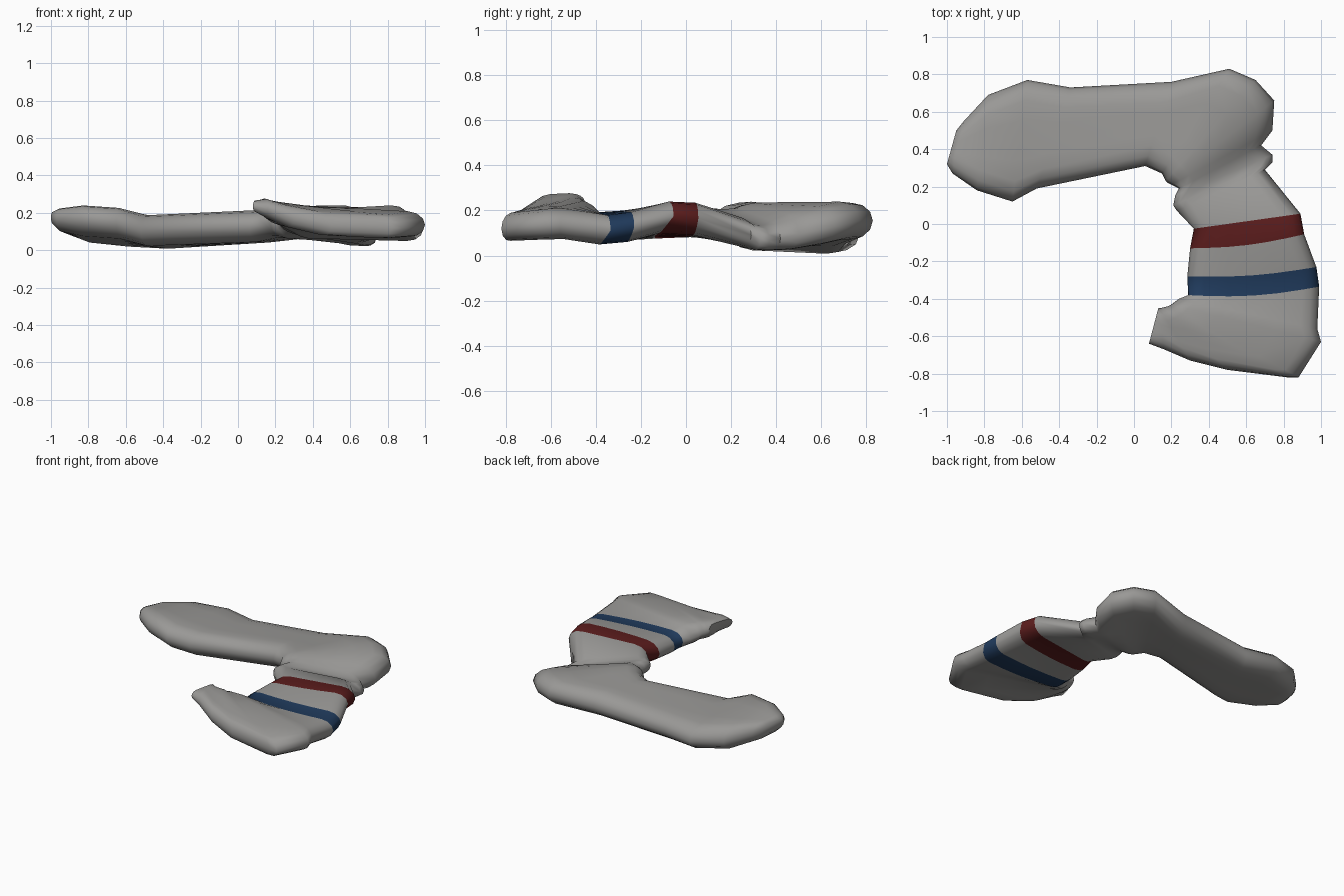
import bpy, bmesh, math
from mathutils import Vector

cube = bpy.data.objects.get("Cube")
if cube:
    bpy.data.objects.remove(cube, do_unlink=True)


def make_material(name, rgb):
    mat = bpy.data.materials.new(name)
    mat.use_nodes = True
    mat.diffuse_color = (*rgb, 1)
    mat.node_tree.nodes["Principled BSDF"].inputs["Base Color"].default_value = (*rgb, 1)
    return mat


GREY, RED, BLUE = 0, 1, 2
materials = [make_material("grey wool", (.32, .315, .305)),
             make_material("red stripe", (.105, .012, .012)),
             make_material("blue stripe", (.014, .042, .105))]

# Each section: inner edge (x, y, z), outer edge (x, y, z), half thickness,
# then optionally how far the line bows forward and trails on the underside
leg = [
    ((-1, .32, .175), (-.95, .5, .16), .035),
    ((-.97, .27, .17), (-.91, .55, .145), .06),
    ((-.84, .18, .17), (-.78, .69, .11), .082),
    ((-.65, .12, .155), (-.57, .77, .09), .082),
    ((-.52, .19, .11), (-.34, .73, .085), .082),
    ((.06, .31, .13), (.2, .76, .125), .085),
]
heel = [
    ((.15, .27, .145), (.51, .83, .155), .08),
    ((.17, .23, .15), (.65, .77, .155), .085),
    ((.18, .22, .15), (.75, .66, .13), .085),
    ((.2, .21, .155), (.74, .5, .095), .08),
    ((.24, .19, .16), (.68, .42, .075), .065),
    ((.22, .15, .165), (.74, .37, .065), .055),
    ((.21, .1, .165), (.74, .33, .07), .055),
    ((.23, .07, .16), (.7, .29, .09), .065),
]
foot = [
    ((.32, -.025, .15), (.89, .055, .165), .072, 0, .01),
    ((.3, -.13, .14), (.91, -.055, .175), .07, .02, .05),
    ((.285, -.28, .135), (.975, -.23, .125), .066, .02, .02),
    ((.29, -.38, .13), (.99, -.335, .112), .065, .025, .04),
]
toe = [
    ((.24, -.4, .16), (.98, -.56, .138), .068),
    ((.2, -.43, .18), (1, -.63, .135), .068),
    ((.19, -.435, .19), (.88, -.82, .12), .062),
    ((.18, -.44, .2), (.82, -.82, .118), .062),
    ((.16, -.445, .21), (.5, -.78, .13), .062),
    ((.14, -.45, .22), (.3, -.73, .17), .058),
    ((.133, -.45, .23), (.16, -.67, .22), .05),
    ((.13, -.45, .24), (.08, -.64, .235), .03),
]
sections = leg + heel + foot + toe
red_start = len(leg + heel)
stripes = {red_start: RED, red_start + 2: BLUE}


def flat_ring(bm, inner, outer, half, bow=0, trail=0):
    """Flattened tube section: straight top and bottom, tapering round edges."""
    a, b = Vector(inner), Vector(outer)
    width = (b - a).length
    r = min(half * 1.35, width * .4)
    along = (b - a) / width
    arc = [math.radians(d) for d in range(-90, 91, 30)]
    right = [(width - r + r * math.cos(t), half * math.sin(t)) for t in arc]
    top = [(r + (width - 2 * r) * f, half) for f in (.75, .5, .25)]
    left = [(r - r * math.cos(t), -half * math.sin(t)) for t in arc]
    bottom = [(x, -half) for x, _ in reversed(top)]
    ring = []
    for u, v in right + top + left + bottom:
        f = u / width
        forward = bow * math.sin(math.pi * f) + trail * f * max(0, -v / half)
        ring.append(bm.verts.new(a + along * u + Vector((0, -forward, v))))
    return ring


# Sock: one continuous flattened tube from cuff to toe
bm = bmesh.new()
rings = [flat_ring(bm, *s) for s in sections]
for i, (p, q) in enumerate(zip(rings, rings[1:])):
    for k in range(len(p)):
        n = (k + 1) % len(p)
        face = bm.faces.new((p[k], p[n], q[n], q[k]))
        face.material_index = stripes.get(i, GREY)
bm.faces.new(rings[0])
bm.faces.new(rings[-1])
bmesh.ops.recalc_face_normals(bm, faces=bm.faces)
mesh = bpy.data.meshes.new("sock")
bm.to_mesh(mesh)
bm.free()
for mat in materials:
    mesh.materials.append(mat)
sock = bpy.data.objects.new("sock", mesh)
bpy.context.collection.objects.link(sock)
bpy.context.view_layer.objects.active = sock
sock.select_set(True)
bpy.ops.object.shade_smooth_by_angle(angle=math.radians(70))
